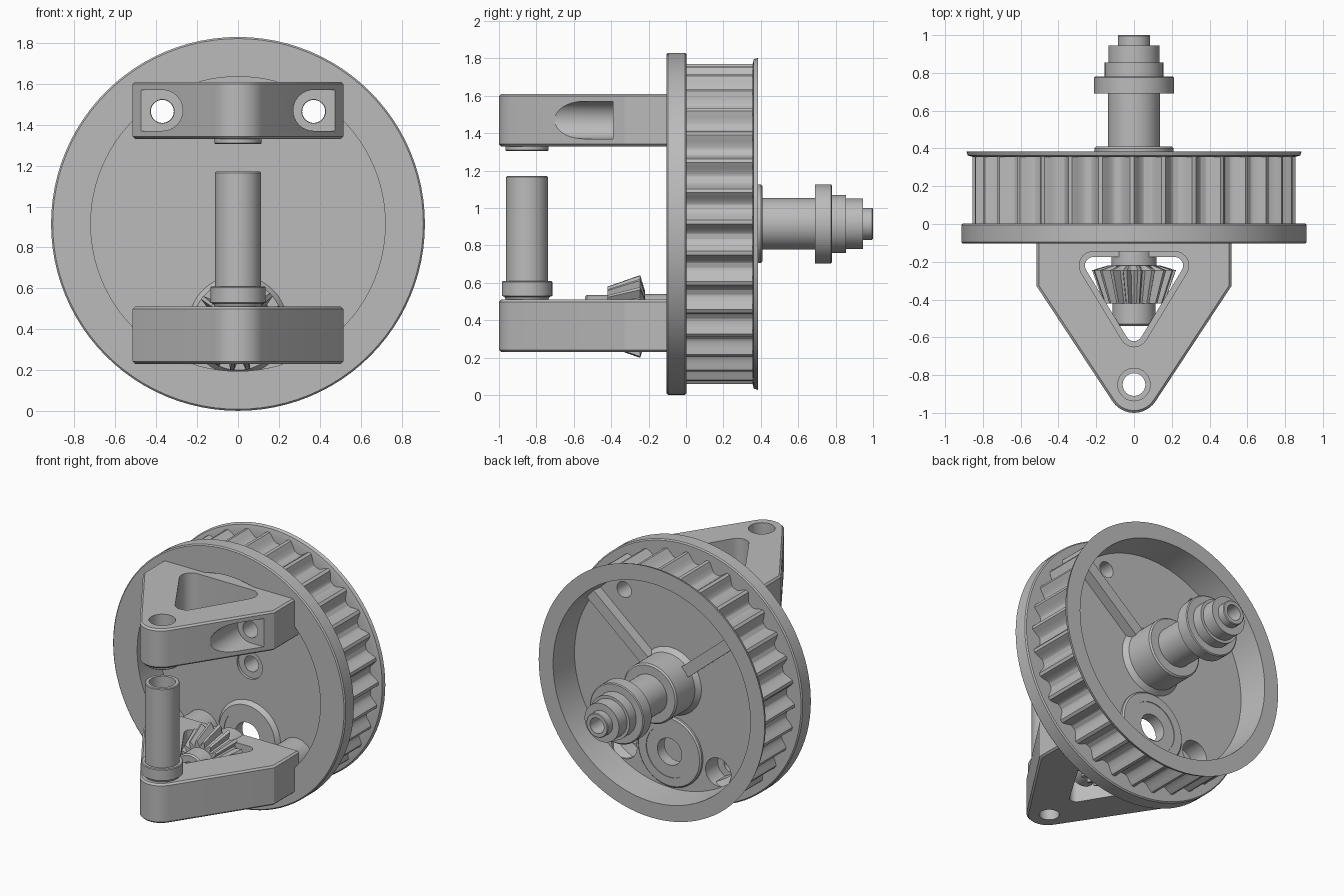
import bpy, bmesh, math
from mathutils import Vector

if "Cube" in bpy.data.objects:
    bpy.data.objects.remove(bpy.data.objects["Cube"])

grey = bpy.data.materials.new("machined grey")
grey.use_nodes = True
grey.diffuse_color = (0.5, 0.5, 0.5, 1)
grey.node_tree.nodes["Principled BSDF"].inputs["Base Color"].default_value = (0.5, 0.5, 0.5, 1)

MID = 0.915        # height of the wheel axis
GEAR_Z = 0.42      # height of the bevel gear axis
PIVOT_Y = -0.85    # position of the upright shaft
SCREW_X, SCREW_Z = 0.37, 0.55


def finish(name, bm):
    """Turn a bmesh into a smooth-by-angle object."""
    bmesh.ops.recalc_face_normals(bm, faces=bm.faces)
    mesh = bpy.data.meshes.new(name)
    bm.to_mesh(mesh)
    bm.free()
    mesh.materials.append(grey)
    obj = bpy.data.objects.new(name, mesh)
    bpy.context.collection.objects.link(obj)
    shade(obj)
    return obj


def shade(obj):
    bpy.ops.object.select_all(action='DESELECT')
    obj.select_set(True)
    bpy.context.view_layer.objects.active = obj
    bpy.ops.object.shade_smooth_by_angle(angle=math.radians(32))


def along_y(x, z):
    return lambda a, b, h: Vector((x + a, h, z + b))


def along_z(x, y):
    return lambda a, b, h: Vector((x + a, y + b, h))


def revolve(name, profile, place, segs=64, tube=True, radius=None):
    """Spin (radius, height) points; a tube closes the loop, otherwise the ends are capped."""
    bm = bmesh.new()
    rings = []
    for r, h in profile:
        ring = []
        for i in range(segs):
            t = math.tau * i / segs
            q = radius(r, i) if radius else r
            ring.append(bm.verts.new(place(q * math.cos(t), q * math.sin(t), h)))
        rings.append(ring)
    pairs = list(zip(rings, rings[1:]))
    if tube:
        pairs.append((rings[-1], rings[0]))
    else:
        bm.faces.new(rings[0])
        bm.faces.new(rings[-1])
    for lo, hi in pairs:
        for i in range(segs):
            j = (i + 1) % segs
            bm.faces.new((lo[i], lo[j], hi[j], hi[i]))
    return finish(name, bm)


def rod(name, r, lo, hi, place, segs=40):
    return revolve(name, [(r, lo), (r, hi)], place, segs, tube=False)


def prism(name, outline, lo, hi, place):
    bm = bmesh.new()
    ends = [[bm.verts.new(place(a, b, h)) for a, b in outline] for h in (lo, hi)]
    for end in ends:
        bm.faces.new(end)
    for i in range(len(outline)):
        j = (i + 1) % len(outline)
        bm.faces.new((ends[0][i], ends[0][j], ends[1][j], ends[1][i]))
    return finish(name, bm)


def arc(cx, cy, r, start, stop, steps=10):
    angles = [math.radians(start + (stop - start) * i / steps) for i in range(steps + 1)]
    return [(cx + r * math.cos(t), cy + r * math.sin(t)) for t in angles]


def apply(obj, mod):
    bpy.context.view_layer.objects.active = obj
    bpy.ops.object.modifier_apply(modifier=mod.name)


def cut(obj, cutters):
    for c in cutters:
        c.hide_render = True
        mod = obj.modifiers.new("cut", 'BOOLEAN')
        mod.operation, mod.solver, mod.object = 'DIFFERENCE', 'EXACT', c
        apply(obj, mod)
        bpy.data.objects.remove(c)
    shade(obj)


# Wheel: front flange flush with the drum face, straight walls and flared rear lip
axis = along_y(0, MID)
revolve("wheel_rim", [(.72, -.104), (.906, -.104), (.914, -.096), (.914, -.005), (.906, .003),
                      (.795, .003), (.795, .355), (.85, .355), (.88, .362), (.888, .385),
                      (.775, .385), (.76, .166), (.72, .13)], axis, 96)

# Belt teeth around the drum
TOOTH = [.855, .855, .83, .802, .793, .793, .802, .83]
revolve("belt_teeth", [(.78, -.005), (.85, -.005), (.85, .36), (.78, .36)], axis, 32 * len(TOOTH),
        radius=lambda r, i: TOOTH[i % len(TOOTH)] if r > .8 else r)

# Web disc with its bores
web = rod("wheel_web", .765, .13, .166, axis, 96)
bores = [rod("bore", .1, 0, .3, axis), rod("bore", .1, 0, .3, along_y(0, GEAR_Z))]
for x in (-SCREW_X, SCREW_X):
    bores.append(rod("bore", .056, 0, .3, along_y(x, MID + SCREW_Z)))
    bores.append(rod("bore", .1, 0, .3, along_y(x, MID - SCREW_Z)))
cut(web, bores)

# Screw bosses, counterbored from behind on the lower pair
for side, x in (("right", -SCREW_X), ("left", SCREW_X)):
    revolve("upper_boss_" + side, [(.056, -.04), (.13, -.04), (.13, .14), (.056, .14)],
            along_y(x, MID + SCREW_Z), 40)
    revolve("lower_boss_" + side, [(.05, -.04), (.13, -.04), (.13, .15), (.1, .15), (.1, .03), (.05, .03)],
            along_y(x, MID - SCREW_Z), 40)

# Bearing seat and bearing below the hub
revolve("bearing_seat", [(.18, .1), (.22, .1), (.25, .14), (.25, .18), (.24, .19), (.18, .19)],
        along_y(0, GEAR_Z))
revolve("bearing", [(.095, .105), (.185, .105), (.185, .185), (.095, .185)], along_y(0, GEAR_Z))

# Rear hub with the stepped hollow axle
revolve("axle", [(.055, .15), (.25, .15), (.21, .2), (.21, .4), (.2, .41), (.138, .41), (.138, .69),
                 (.212, .69), (.212, .775), (.205, .78), (.155, .78), (.155, .855), (.135, .855),
                 (.135, .945), (.085, .945), (.085, .995), (.08, 1), (.055, 1)], axis)

# Web ribs running from the hub to the wall
for side, s in (("right", -1), ("left", 1)):
    d = Vector((s * math.cos(math.radians(40)), math.sin(math.radians(40))))
    n = Vector((-d.y, d.x)) * .04
    corners = [d * .15 + n, d * .77 + n, d * .77 - n, d * .15 - n]
    prism("web_rib_" + side, [tuple(c) for c in corners], .15, .24, axis)


# Triangular arms; grow widens the rounded window
def arm(name, lo, hi, pivot_r, grow):
    outline = [(-.515, -.04), (.515, -.04), (.515, -.33)] + arc(0, -.863, .137, -33, -147) + [(-.515, -.33)]
    obj = prism(name, outline, lo, hi, along_z(0, 0))
    mod = obj.modifiers.new("chamfer", 'BEVEL')
    mod.width, mod.segments, mod.limit_method, mod.angle_limit = .012, 1, 'ANGLE', math.radians(60)
    apply(obj, mod)
    r = .045 + grow
    window = arc(.215, -.22, r, 90, -32) + arc(0, -.575, r, -32, -148) + arc(-.215, -.22, r, 212, 90)
    cut(obj, [prism("window", window, lo - .1, hi + .1, along_z(0, 0)),
              rod("pivot_hole", pivot_r, lo - .1, hi + .1, along_z(0, PIVOT_Y))])
    return obj


upper = arm("upper_arm", 1.33, 1.61, .086, .03)
lower = arm("lower_arm", .23, .51, .065, 0)
cut(lower, [rod("gear_bore", .1, -.2, .1, along_y(0, GEAR_Z))])

# Screw pockets opening on the slanted sides of the upper arm
for s in (-1, 1):
    slot = [(s * a, b) for a, b in [(.49, .1)] + arc(.37, 0, .1, 90, 270, 16) + [(.49, -.1)]]
    cut(upper, [prism("pocket", slot, -.95, -.39, along_y(0, 1.47)),
                rod("screw_hole", .058, -.5, .1, along_y(s * SCREW_X, 1.465))])

# Pivot bushing and upright hollow shaft
pivot = along_z(0, PIVOT_Y)
revolve("upper_bushing", [(.06, 1.305), (.11, 1.305), (.115, 1.31), (.115, 1.336), (.087, 1.336),
                          (.087, 1.37), (.06, 1.37)], pivot, 48)
revolve("upright_shaft", [(.06, .5), (.11, .5), (.12, .525), (.135, .53), (.135, .605), (.13, .61),
                          (.112, .61), (.112, 1.165), (.107, 1.17), (.085, 1.17), (.085, .7), (.06, .7)],
        pivot, 48)

# Bevel gear with its hub
gear_axis = along_y(0, GEAR_Z)
revolve("bevel_gear", [(.06, -.22), (.14, -.22), (.222, -.245), (.16, -.42), (.06, -.42)], gear_axis, 72,
        radius=lambda r, i: r * (.78 if r > .15 and i % 4 > 1 else 1))
revolve("gear_hub", [(.06, -.06), (.12, -.06), (.12, -.3), (.115, -.4), (.115, -.53), (.105, -.54),
                     (.06, -.54)], gear_axis, 48)
